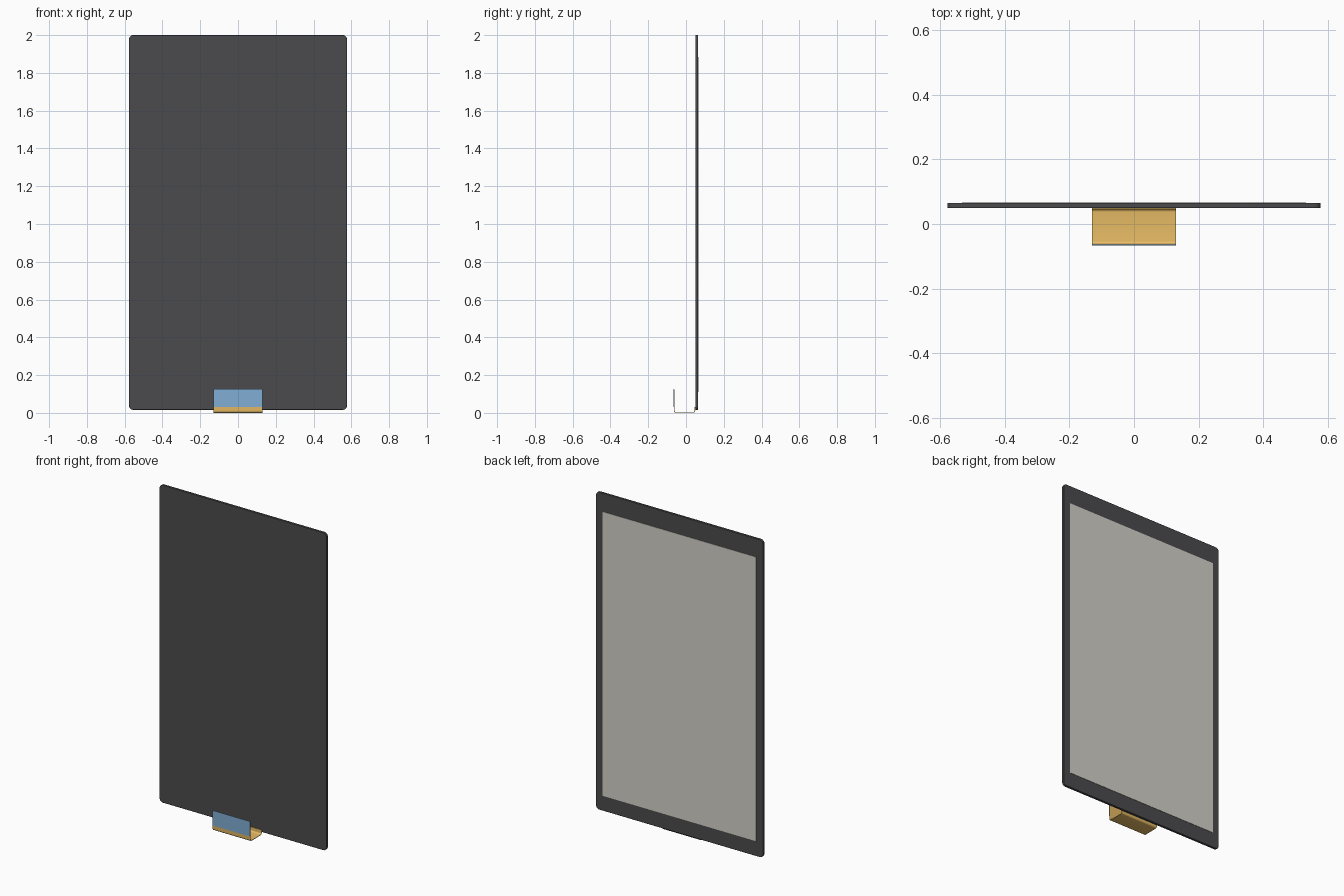
import bpy, bmesh, math

if "Cube" in bpy.data.objects:
    bpy.data.objects.remove(bpy.data.objects["Cube"])


def colour(name, rgb):
    m = bpy.data.materials.new(name)
    m.diffuse_color = (*rgb, 1)
    m.use_nodes = True
    m.node_tree.nodes["Principled BSDF"].inputs["Base Color"].default_value = m.diffuse_color
    return m


def extrude_outline(name, pts, vec, mat, bevel=0):
    """Closed 3D outline extruded along vec into a solid."""
    bm = bmesh.new()
    f = bm.faces.new([bm.verts.new(p) for p in pts])
    r = bmesh.ops.extrude_face_region(bm, geom=[f])
    new = [v for v in r["geom"] if isinstance(v, bmesh.types.BMVert)]
    bmesh.ops.translate(bm, verts=new, vec=vec)
    bmesh.ops.recalc_face_normals(bm, faces=bm.faces[:])
    me = bpy.data.meshes.new(name)
    bm.to_mesh(me)
    bm.free()
    ob = bpy.data.objects.new(name, me)
    bpy.context.collection.objects.link(ob)
    me.materials.append(mat)
    if bevel:
        b = ob.modifiers.new("edge", "BEVEL")
        b.width, b.segments, b.limit_method = bevel, 2, "ANGLE"
        b.angle_limit = math.radians(60)
    bpy.context.view_layer.objects.active = ob
    ob.select_set(True)
    bpy.ops.object.shade_smooth_by_angle(angle=math.radians(35))
    ob.select_set(False)
    return ob


def rounded_rect(hx, z0, z1, r, y, n=6):
    pts = []
    corners = [(hx - r, z1 - r, 0), (-hx + r, z1 - r, 90),
               (-hx + r, z0 + r, 180), (hx - r, z0 + r, 270)]
    for cx, cz, a0 in corners:
        for i in range(n + 1):
            a = math.radians(a0 + 90 * i / n)
            pts.append((cx + r * math.cos(a), y, cz + r * math.sin(a)))
    return pts


dark = colour("dark_glass", (0.07, 0.07, 0.075))
pale = colour("pale_display", (0.65, 0.64, 0.58))
orange = colour("orange_flex", (0.80, 0.50, 0.13))
blue = colour("blue_stiffener", (0.22, 0.42, 0.66))

# Glass panel with rounded corners
extrude_outline("glass_panel", rounded_rect(0.577, 0.016, 2.0, 0.022, 0.049),
                (0, 0.0155, 0), dark, 0.002)

# Display area on the back face
w, lo, hi = 0.532, 0.11, 1.885
extrude_outline("display_area", [(-w, 0.063, lo), (w, 0.063, lo), (w, 0.063, hi), (-w, 0.063, hi)],
                (0, 0.0035, 0), pale)

# Flex cable: thin U-shaped ribbon from the panel's lower edge, round to the front
t, r, hw = 0.003, 0.012, 0.13
yf, yb = -0.0645, 0.049


def ribbon(o, n=6):
    pts = [(yf + o, 0.125)]
    for cy, a0 in ((yf + r, 180), (yb - r, 270)):
        for i in range(n + 1):
            a = math.radians(a0 + 90 * i / n)
            pts.append((cy + (r - o) * math.cos(a), r + (r - o) * math.sin(a)))
    return pts + [(yb - o, 0.03)]


profile = ribbon(0) + ribbon(t)[::-1]
extrude_outline("flex_cable", [(-hw, y, z) for y, z in profile], (2 * hw, 0, 0), orange)

# Blue stiffener on the front of the cable's free end
extrude_outline("stiffener", [(-hw, yf - 0.002, 0.032), (hw, yf - 0.002, 0.032),
                              (hw, yf - 0.002, 0.126), (-hw, yf - 0.002, 0.126)],
                (0, 0.0025, 0), blue)
